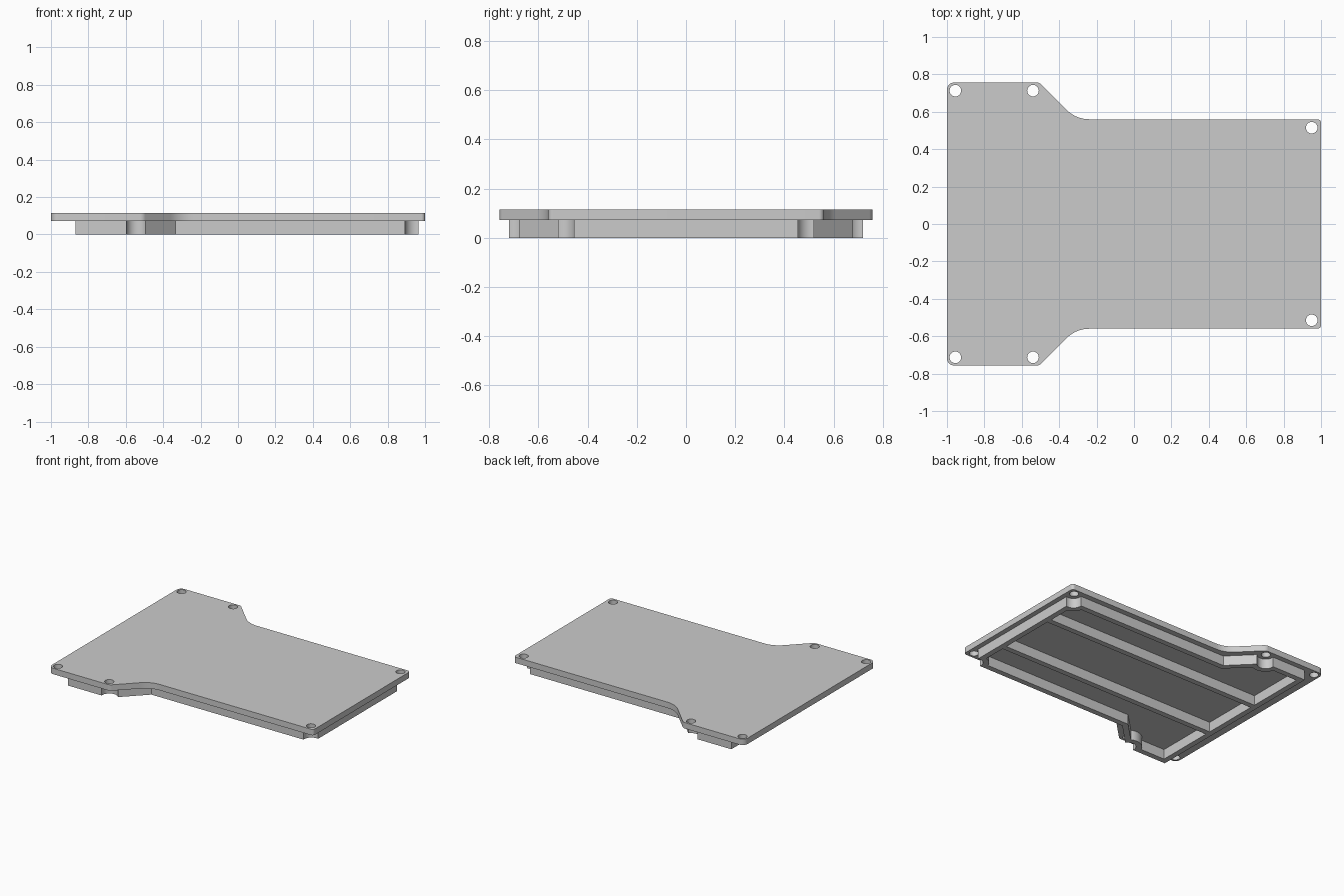
import bpy, bmesh, math
from mathutils import Vector

cube = bpy.data.objects.get("Cube")
if cube:
    bpy.data.objects.remove(cube, do_unlink=True)

PLATE_Z, TOP_Z = 0.072, 0.115
grey = bpy.data.materials.new("plain grey")
grey.use_nodes = True
grey.diffuse_color = (0.6, 0.6, 0.6, 1)
bsdf = next(n for n in grey.node_tree.nodes if n.type == 'BSDF_PRINCIPLED')
bsdf.inputs["Base Color"].default_value = grey.diffuse_color


def arc(cx, cy, r, start, end, n=16):
    """Points on an arc, angles in degrees."""
    angles = [math.radians(start + (end - start) * i / n) for i in range(n + 1)]
    return [(cx + r * math.cos(a), cy + r * math.sin(a)) for a in angles]


def mirrored(half):
    """Close a +y half outline with its reflection."""
    return half + [(x, -y) for x, y in reversed(half)]


def rounded(corners, n=10):
    """Fillet every (x, y, radius) corner of a closed polygon."""
    out = []
    for i, (x, y, r) in enumerate(corners):
        p = Vector((x, y))
        a = (Vector(corners[i - 1][:2]) - p).normalized()
        b = (Vector(corners[(i + 1) % len(corners)][:2]) - p).normalized()
        half = a.angle(b) / 2
        centre = p + (a + b).normalized() * r / math.sin(half)
        s = p + a * r / math.tan(half) - centre
        e = p + b * r / math.tan(half) - centre
        turn = math.atan2(s.x * e.y - s.y * e.x, s.dot(e))
        start = math.atan2(s.y, s.x)
        out += arc(*centre, r, math.degrees(start), math.degrees(start + turn), n)
    return out


def slab(name, loops, z0, z1):
    """Extrude a filled outline, with later loops as openings."""
    curve = bpy.data.curves.new(name, 'CURVE')
    curve.dimensions, curve.fill_mode = '2D', 'BOTH'
    curve.extrude = (z1 - z0) / 2
    for loop in loops:
        spline = curve.splines.new('POLY')
        spline.points.add(len(loop) - 1)
        for point, (x, y) in zip(spline.points, loop):
            point.co = (x, y, 0, 1)
        spline.use_cyclic_u = True
    helper = bpy.data.objects.new(name + " outline", curve)
    bpy.context.collection.objects.link(helper)
    deps = bpy.context.evaluated_depsgraph_get()
    mesh = bpy.data.meshes.new_from_object(helper.evaluated_get(deps))
    bpy.data.objects.remove(helper, do_unlink=True)
    bm = bmesh.new()
    bm.from_mesh(mesh)
    bmesh.ops.remove_doubles(bm, verts=bm.verts, dist=0.0001)
    bmesh.ops.recalc_face_normals(bm, faces=bm.faces)
    bmesh.ops.translate(bm, verts=bm.verts, vec=(0, 0, (z0 + z1) / 2))
    for face in bm.faces:
        face.smooth = True
        face.material_index = 0
    bm.to_mesh(mesh)
    bm.free()
    mesh.set_sharp_from_angle(angle=math.radians(30))
    mesh.materials.clear()
    mesh.materials.append(grey)
    mesh.name = name
    obj = bpy.data.objects.new(name, mesh)
    bpy.context.collection.objects.link(obj)
    return obj


# Cover plate with six screw holes
edge = [(-1, 0.757, 0.04), (-0.507, 0.757, 0.04), (-0.31, 0.56, 0.17), (1, 0.56, 0.02)]
outline = rounded(edge + [(x, -y, r) for x, y, r in reversed(edge)])
holes = [arc(x, side * y, 0.031, 0, 345, 23)
         for x, y in [(-0.955, 0.713), (-0.54, 0.713), (0.95, 0.515)] for side in (1, -1)]
slab("cover_plate", [outline] + holes, PLATE_Z, TOP_Z)

# Locating rim under the plate, curving around the screw holes
outer = ([(-0.87, 0.72)] + arc(-0.54, 0.712, 0.057, 172, 324)
         + [(-0.335, 0.52)] + arc(0.95, 0.51, 0.057, 170, 285))
inner = ([(-0.83, 0.68)] + arc(-0.54, 0.712, 0.097, 199, 296)
         + [(-0.352, 0.48)] + arc(0.95, 0.51, 0.097, 198, 255))
slab("locating_rim", [mirrored(outer), mirrored(inner)], 0, PLATE_Z)

# Two lengthwise stiffening ribs
for name, y in (("back_rib", 0.23), ("front_rib", -0.23)):
    box = [(-0.83, y - 0.02), (0.925, y - 0.02), (0.925, y + 0.02), (-0.83, y + 0.02)]
    slab(name, [box], 0, PLATE_Z)
